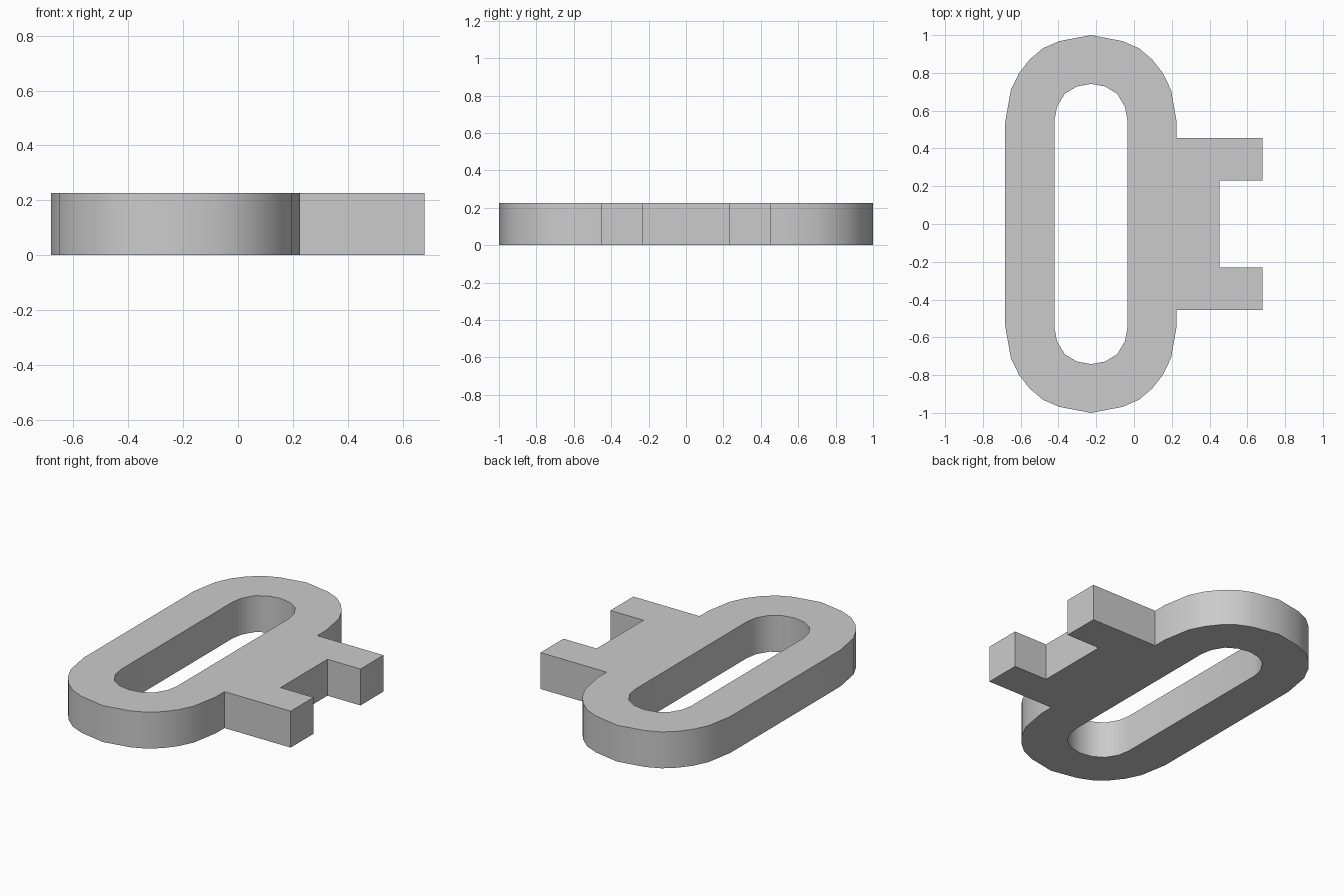
import bpy
import bmesh
import math

cube = bpy.data.objects.get("Cube")
if cube:
    bpy.data.objects.remove(cube, do_unlink=True)

THICK = 0.226
BOW_X = -0.228

metal = bpy.data.materials.new("plain_grey")
metal.use_nodes = True
grey = (0.6, 0.6, 0.6, 1.0)
metal.diffuse_color = grey
metal.node_tree.nodes["Principled BSDF"].inputs["Base Color"].default_value = grey


def oval(quarter):
    """Mirror a quarter profile (side to tip) into a closed loop, clockwise from lower right."""
    right = [(x, -y) for x, y in reversed(quarter)] + quarter
    left = [(-x, y) for x, y in reversed(right[1:-1])]
    return [(BOW_X + x, y) for x, y in right + left]


# Bow outline, its long hole, and the two-toothed bit on the left side
outer = oval([(0.454, 0.54), (0.424, 0.71), (0.38, 0.80), (0.325, 0.87),
              (0.255, 0.93), (0.168, 0.968), (0, 1)])
hole = oval([(0.193, 0.55), (0.18, 0.62), (0.138, 0.69), (0.075, 0.728), (0, 0.742)])
bit = [(0.226, 0.455), (0.68, 0.455), (0.68, 0.23), (0.453, 0.23)]
bit = [(x, -y) for x, y in bit] + bit[::-1]

# Insert the bit in the straight right-hand edge of the bow
at = next(i for i, (x, y) in enumerate(outer) if y == 0.54)
outline = outer[:at] + bit + outer[at:]

# Fill between the two loops, then extrude to thickness
bm = bmesh.new()
edges = []
for loop in (outline, hole):
    verts = [bm.verts.new((x, y, 0)) for x, y in loop]
    edges += [bm.edges.new((v, verts[i - 1])) for i, v in enumerate(verts)]
bmesh.ops.triangle_fill(bm, edges=edges, use_beauty=True, use_dissolve=False)
body = bmesh.ops.extrude_face_region(bm, geom=bm.faces[:], use_keep_orig=True)
top = [g for g in body["geom"] if isinstance(g, bmesh.types.BMVert)]
bmesh.ops.translate(bm, verts=top, vec=(0, 0, THICK))
bmesh.ops.recalc_face_normals(bm, faces=bm.faces[:])

mesh = bpy.data.meshes.new("key_body")
bm.to_mesh(mesh)
bm.free()
mesh.materials.append(metal)
key = bpy.data.objects.new("key_body", mesh)
bpy.context.collection.objects.link(key)

# Smooth curved walls, crisp corners
bpy.ops.object.select_all(action="DESELECT")
key.select_set(True)
bpy.context.view_layer.objects.active = key
bpy.ops.object.shade_smooth_by_angle(angle=math.radians(35))
